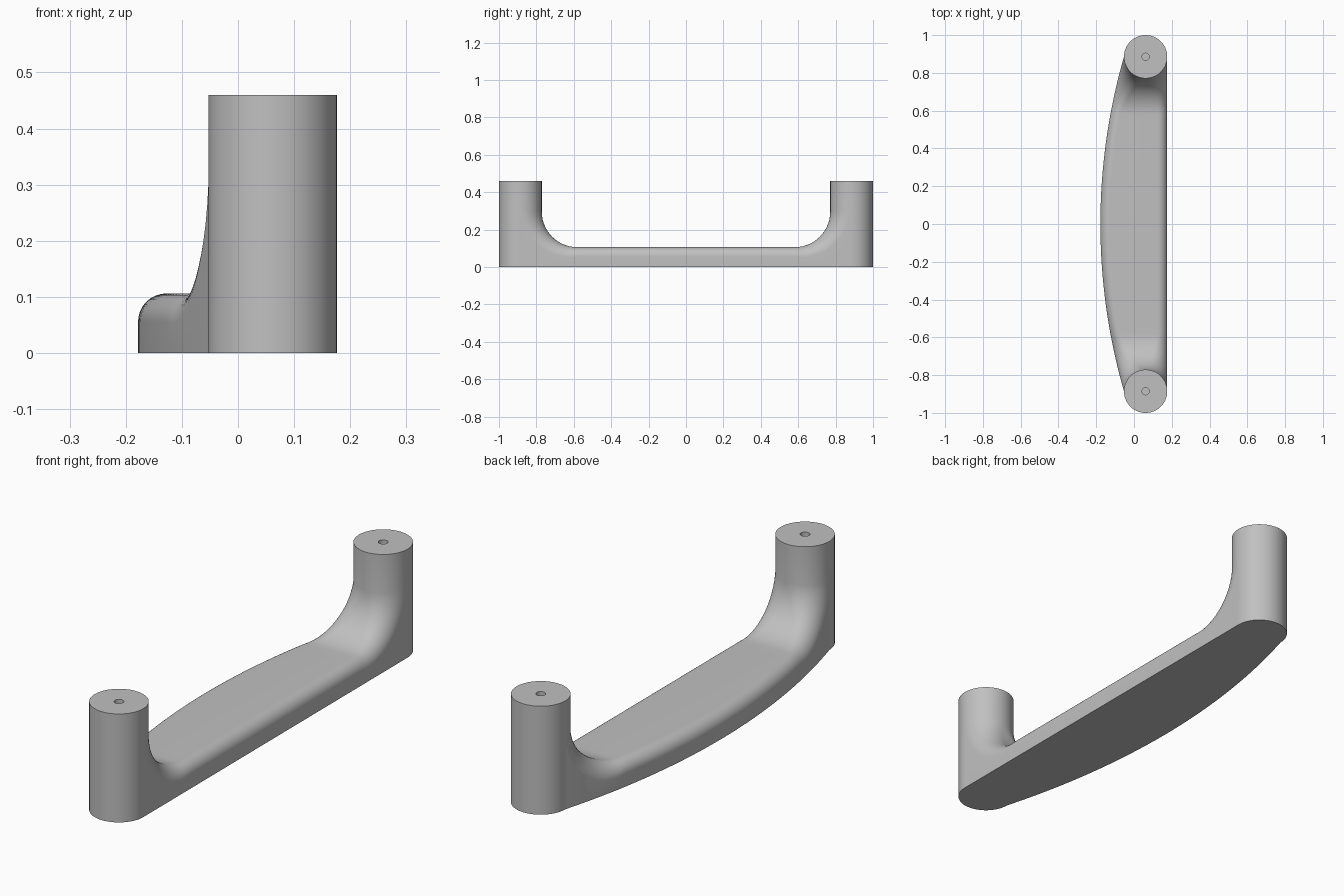
import bpy, bmesh
from math import sin, cos, pi

if "Cube" in bpy.data.objects:
    bpy.data.objects.remove(bpy.data.objects["Cube"], do_unlink=True)

# Main sizes
POST_R, POST_X, POST_Y, TOP = 0.1145, 0.0615, 0.8855, 0.46
RIGHT = POST_X + POST_R            # straight side of the grip
BOW, BOW_R = -0.178, 3.2           # bowed side of the grip
GRIP_Z, SWEEP, EDGE = 0.106, 0.19, 0.05
BEND_Y = POST_Y - POST_R - SWEEP   # where the grip starts to bend up
BEND_Z = GRIP_Z + SWEEP
HOLE_R, HOLE_DEPTH = 0.019, 0.12
N = 14                             # segments per quarter turn

bm = bmesh.new()


def face(points):
    bm.faces.new([bm.verts.new(p) for p in points])


def bridge(a, b):
    for i in range(len(a) - 1):
        face([a[i], a[i + 1], b[i + 1], b[i]])


def section(y, z, turn, r):
    """Closed cross-section with rounded upper edges, tilted by turn."""
    edge_y = y + r * sin(turn)
    left = BOW + BOW_R - (BOW_R ** 2 - edge_y ** 2) ** 0.5
    left = min(left, POST_X - POST_R)
    if turn > pi / 2 - 0.001:
        left = POST_X - POST_R
    pts = [(left, edge_y, 0)]
    for side, centre in ((0, left + r), (1, RIGHT - r)):
        for i in range(N + 1):
            a = pi - (i / N + side) * pi / 2
            depth = r * (1 - sin(a))
            pts.append((centre + r * cos(a), y + depth * sin(turn),
                        z - depth * cos(turn)))
    pts.append((RIGHT, edge_y, 0))
    return pts + pts[:1]


# Grip, from the middle out, then bending up into the post
rings = [section(BEND_Y * i / 14, GRIP_Z, 0, EDGE) for i in range(14)]
for i in range(N + 1):
    t = i / N
    turn = t * pi / 2
    rings.append(section(BEND_Y + SWEEP * sin(turn), BEND_Z - SWEEP * cos(turn),
                         turn, EDGE + (POST_R - EDGE) * t))
for a, b in zip(rings, rings[1:]):
    bridge(a, b)


# Post: the outer half reaches the floor, the inner half starts at the bend
def arc(r, z, start, end):
    return [(POST_X + r * cos(pi * i / (2 * N)), POST_Y - r * sin(pi * i / (2 * N)), z)
            for i in range(start, end + 1)]


half, full = 2 * N, 4 * N
bridge(arc(POST_R, 0, half, full), arc(POST_R, BEND_Z, half, full))
bridge(arc(POST_R, BEND_Z, 0, full), arc(POST_R, TOP, 0, full))
face(arc(POST_R, 0, half, full))

# Post end with its screw hole
bridge(arc(POST_R, TOP, 0, full), arc(HOLE_R, TOP, 0, full))
bridge(arc(HOLE_R, TOP, 0, full), arc(HOLE_R, TOP - HOLE_DEPTH, 0, full))
face(arc(HOLE_R, TOP - HOLE_DEPTH, 0, full - 1))

# Mirror to the other end and weld
copy = bmesh.ops.duplicate(bm, geom=bm.verts[:] + bm.edges[:] + bm.faces[:])["geom"]
for v in copy:
    if isinstance(v, bmesh.types.BMVert):
        v.co.y = -v.co.y
bmesh.ops.remove_doubles(bm, verts=bm.verts[:], dist=0.0001)
bmesh.ops.recalc_face_normals(bm, faces=bm.faces[:])

mesh = bpy.data.meshes.new("pull_handle")
bm.to_mesh(mesh)
bm.free()
handle = bpy.data.objects.new("pull_handle", mesh)
bpy.context.collection.objects.link(handle)

# Plain grey finish
grey = bpy.data.materials.new("plain grey")
grey.use_nodes = True
colour = (0.53, 0.53, 0.53, 1)
grey.diffuse_color = colour
grey.node_tree.nodes["Principled BSDF"].inputs["Base Color"].default_value = colour
mesh.materials.append(grey)

bpy.ops.object.select_all(action="DESELECT")
handle.select_set(True)
bpy.context.view_layer.objects.active = handle
bpy.ops.object.shade_smooth_by_angle(angle=0.24)
